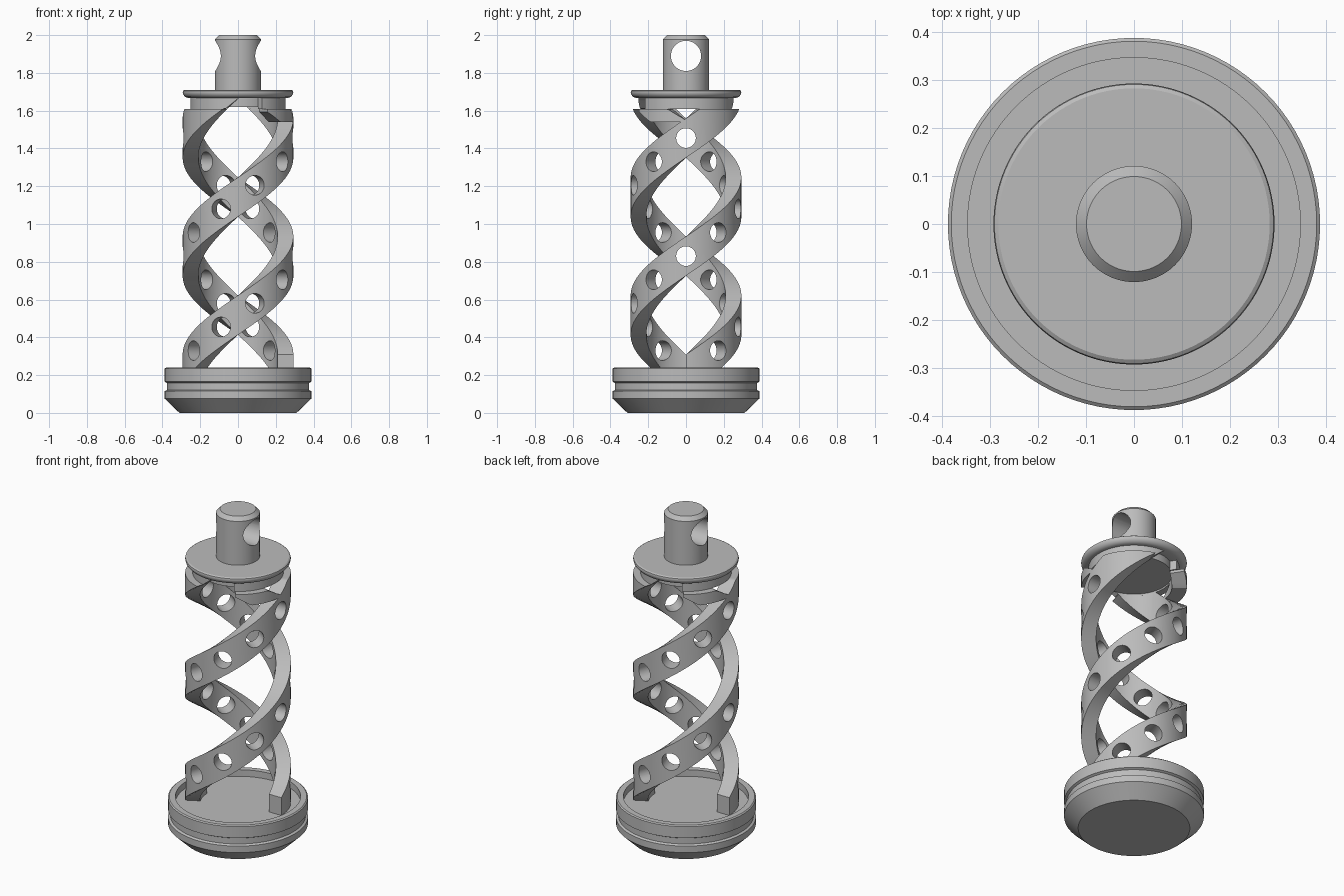
import bpy, bmesh
from math import sin, cos, pi, radians
from mathutils import Matrix

if "Cube" in bpy.data.objects:
    bpy.data.objects.remove(bpy.data.objects["Cube"])

steel = bpy.data.materials.new("grey_steel")
steel.use_nodes = True
GREY = (0.5, 0.5, 0.5, 1)
steel.diffuse_color = GREY
steel.node_tree.nodes["Principled BSDF"].inputs["Base Color"].default_value = GREY

R_IN, R_OUT, R_NECK = 0.21, 0.293, 0.252
PITCH, MID_Z, HALF = 1.25, 0.83, 0.104
SHOULDER = 1.61


def finish(name, bm):
    bmesh.ops.recalc_face_normals(bm, faces=bm.faces)
    mesh = bpy.data.meshes.new(name)
    bm.to_mesh(mesh)
    bm.free()
    mesh.materials.append(steel)
    ob = bpy.data.objects.new(name, mesh)
    bpy.context.collection.objects.link(ob)
    return ob


def smooth(ob):
    bpy.ops.object.select_all(action='DESELECT')
    ob.select_set(True)
    bpy.context.view_layer.objects.active = ob
    bpy.ops.object.shade_smooth_by_angle(angle=radians(30))


def lathe(name, profile, steps=96):
    bm = bmesh.new()
    verts = [bm.verts.new((r, 0, z)) for r, z in profile]
    edges = [bm.edges.new(pair) for pair in zip(verts, verts[1:])]
    bmesh.ops.spin(bm, geom=verts + edges, cent=(0, 0, 0), axis=(0, 0, 1),
                   angle=2 * pi, steps=steps, use_merge=True)
    bmesh.ops.remove_doubles(bm, verts=bm.verts, dist=1e-5)
    return finish(name, bm)


def wall(name, start, end, low, high, r_in, r_out, turn):
    """Curved wall whose lower and upper edges follow functions of the angle."""
    bm = bmesh.new()
    count = max(8, int((end - start) / 3))
    rings = []
    for i in range(count + 1):
        deg = start + (end - start) * i / count
        a = radians(deg + turn)
        lo = low(deg)
        hi = max(high(deg), lo + 0.002)
        rings.append([bm.verts.new((r * cos(a), r * sin(a), z)) for r, z in
                      ((r_in, lo), (r_out, lo), (r_out, hi), (r_in, hi))])
    for a, b in zip(rings, rings[1:]):
        for k in range(4):
            j = (k + 1) % 4
            bm.faces.new((a[k], a[j], b[j], b[k]))
    bm.faces.new(rings[0])
    bm.faces.new(rings[-1][::-1])
    return finish(name, bm)


def cutter(name, matrices, radius, depth):
    bm = bmesh.new()
    for m in matrices:
        bmesh.ops.create_cone(bm, cap_ends=True, segments=40, radius1=radius,
                              radius2=radius, depth=depth, matrix=m)
    ob = finish(name, bm)
    ob.hide_render = True
    return ob


def cut(ob, tool):
    mod = ob.modifiers.new("holes", 'BOOLEAN')
    mod.object, mod.operation, mod.solver = tool, 'DIFFERENCE', 'EXACT'
    graph = bpy.context.evaluated_depsgraph_get()
    mesh = bpy.data.meshes.new_from_object(ob.evaluated_get(graph))
    ob.modifiers.clear()
    ob.data = mesh
    bpy.data.objects.remove(tool)


def helix(deg):
    return MID_Z + PITCH * deg / 360


def strap_low(deg):
    return max(0.19, helix(deg) - HALF)


def strap_high(deg):
    return min(SHOULDER, helix(deg) + HALF)


def web_low(deg):
    return 1.54 + max(0, 320 - deg) * 0.003


def web_high(deg):
    return SHOULDER - max(0, deg - 340) * 0.003


def neck_low(deg):
    return min(1.668, max(SHOULDER, helix(deg) - HALF))


# Grooved base cup
smooth(lathe("base_cup", [
    (0, 0), (0.31, 0), (0.388, 0.075), (0.388, 0.115), (0.375, 0.122),
    (0.375, 0.158), (0.388, 0.165), (0.388, 0.234), (0.381, 0.24),
    (0.347, 0.24), (0.347, 0.2), (0, 0.2)]))

# Flange and plug under it
smooth(lathe("top_flange", [
    (0, 1.62), (R_IN + 0.002, 1.62), (R_IN + 0.002, 1.667), (0.265, 1.667),
    (0.28, 1.673), (0.29, 1.685), (R_OUT, 1.697), (0.291, 1.705),
    (0.283, 1.71), (0, 1.71)]))

# Hanging pin with cross hole
pin = lathe("hanging_pin", [(0, 1.70), (0.121, 1.70), (0.121, 1.978),
                            (0.099, 2.0), (0, 2.0)])
cut(pin, cutter("pin_hole", [Matrix.Translation((0, 0, 1.89))
                             @ Matrix.Rotation(pi / 2, 4, 'Y')], 0.08, 0.6))
smooth(pin)

# Two perforated spiral straps, each with its neck and corner web
for side, turn in (("right", 0), ("left", 180)):
    strap = wall(side + "_spiral_strap", -180, 254, strap_low, strap_high,
                 R_IN, R_OUT, turn)
    holes = [Matrix.Rotation(radians(36 * k + turn), 4, 'Z')
             @ Matrix.Translation((0.25, 0, helix(36 * k)))
             @ Matrix.Rotation(pi / 2, 4, 'Y') for k in range(-4, 6)]
    cut(strap, cutter("strap_holes", holes, 0.052, 0.2))
    smooth(strap)
    smooth(wall(side + "_neck", 120, 300, neck_low, lambda d: 1.67,
                R_IN, R_NECK, turn))
    smooth(wall(side + "_neck_end", 300, 302, lambda d: SHOULDER,
                lambda d: 1.67, R_IN, R_NECK, turn))
    smooth(wall(side + "_web", 302, 360, web_low, web_high,
                R_IN, R_OUT, turn))
